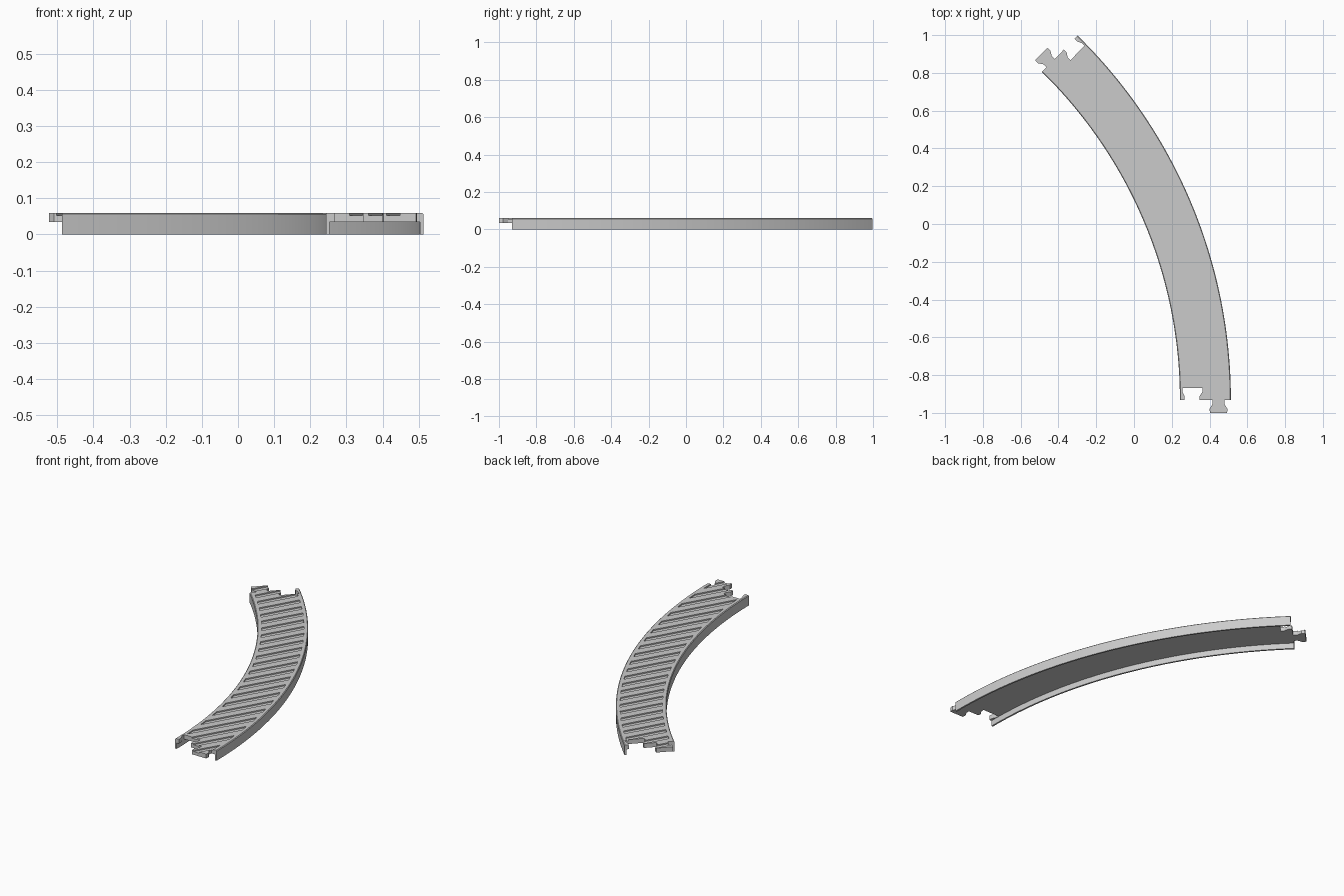
import bpy, bmesh, math
from mathutils import Matrix, Vector

if "Cube" in bpy.data.objects:
    bpy.data.objects.remove(bpy.data.objects["Cube"], do_unlink=True)

# Main dimensions
CENTRE = Vector((-2.184, -0.931))
R_IN, R_OUT = 2.427, 2.697
SWEEP = math.radians(45.65)
TOP, DECK_BOTTOM, WALL = 0.06, 0.034, 0.01
STEPS = 48

grey = bpy.data.materials.new("plastic_grey")
grey.use_nodes = True
grey.diffuse_color = (0.6, 0.6, 0.6, 1)
grey.node_tree.nodes["Principled BSDF"].inputs["Base Color"].default_value = (0.6, 0.6, 0.6, 1)


def polar(r, angle, along=0.0):
    """Point at a radius and angle, moved along the tangent."""
    c, s = math.cos(angle), math.sin(angle)
    return CENTRE + Vector((r * c - along * s, r * s + along * c))


def finish(name, bm):
    bmesh.ops.recalc_face_normals(bm, faces=bm.faces)
    mesh = bpy.data.meshes.new(name)
    bm.to_mesh(mesh)
    bm.free()
    mesh.materials.append(grey)
    obj = bpy.data.objects.new(name, mesh)
    bpy.context.collection.objects.link(obj)
    return obj


def plate(name, outline, z0, z1):
    """Flat outline extruded between two heights."""
    bm = bmesh.new()
    face = bm.faces.new([bm.verts.new((p.x, p.y, z0)) for p in outline])
    up = bmesh.ops.extrude_face_region(bm, geom=[face])["geom"]
    bmesh.ops.translate(bm, vec=(0, 0, z1 - z0),
                        verts=[v for v in up if isinstance(v, bmesh.types.BMVert)])
    return finish(name, bm)


def arc_sweep(name, profile):
    """Sweep a closed (radius, height) profile along the curve."""
    bm = bmesh.new()
    rings = []
    for i in range(STEPS + 1):
        a = SWEEP * i / STEPS
        rings.append([bm.verts.new((*polar(r, a), z)) for r, z in profile])
    n = len(profile)
    for a, b in zip(rings, rings[1:]):
        for j in range(n):
            k = (j + 1) % n
            bm.faces.new((a[j], a[k], b[k], b[j]))
    bm.faces.new(rings[0])
    bm.faces.new(rings[-1])
    return finish(name, bm)


def boolean(obj, cutter, operation):
    mod = obj.modifiers.new("cut", 'BOOLEAN')
    mod.operation, mod.solver, mod.object = operation, 'EXACT', cutter
    bpy.context.view_layer.objects.active = obj
    bpy.ops.object.modifier_apply(modifier=mod.name)
    bpy.data.objects.remove(cutter, do_unlink=True)


def arc(r, a0, a1):
    return [polar(r, a0 + (a1 - a0) * i / STEPS) for i in range(STEPS + 1)]


# Connector end: (distance from left edge, outward), tab first, then socket
tab = [(.035, 0), (.035, .022), (.018, .048), (.02, .069),
       (.111, .069), (.113, .048), (.097, .022), (.097, 0)]
socket = [(.166, 0), (.166, -.02), (.15, -.044), (.15, -.064),
          (.257, -.064), (.257, -.044), (.246, -.02), (.246, 0)]
connector = tab + socket

# Deck with the same connector at both ends
outline = [polar(R_OUT - d, 0, -v) for d, v in connector]
outline += arc(R_IN + WALL, 0, SWEEP)
outline += [polar(R_IN + d, SWEEP, v) for d, v in connector]
outline += arc(R_OUT - WALL, SWEEP, 0)
deck = plate("deck", outline, DECK_BOTTOM, TOP)

# Diagonal tread grooves, kept clear of the curved edges
direction = Vector((0.5, 0.866))
normal = Vector((0.866, -0.5))
start = Vector((0.29, -0.93))
bm = bmesh.new()
for k in range(-22, 4):
    mid = start + normal * (0.078 * k)
    mid += direction * (-mid.dot(direction))
    place = (Matrix.Translation((mid.x, mid.y, TOP + 0.003))
             @ Matrix.Rotation(math.radians(60), 4, 'Z')
             @ Matrix.Diagonal((4, 0.032, 0.02, 1)))
    bmesh.ops.create_cube(bm, size=1, matrix=place)
grooves = finish("groove_cutter", bm)
band = plate("groove_band",
             arc(R_IN + 0.022, -0.05, SWEEP + 0.05) + arc(R_OUT - 0.022, SWEEP + 0.05, -0.05),
             0.02, 0.1)
for helper in (grooves, band):
    helper.hide_render = True
boolean(grooves, band, 'INTERSECT')
boolean(deck, grooves, 'DIFFERENCE')

# Side walls with a small chamfer on the outer top edge
parts = [deck]
for name, r, s in (("inner_wall", R_IN, 1), ("outer_wall", R_OUT, -1)):
    parts.append(arc_sweep(name, [(r, 0), (r, TOP - 0.004), (r + s * 0.004, TOP),
                                  (r + s * WALL, TOP), (r + s * WALL, 0)]))

bpy.ops.object.select_all(action='DESELECT')
for p in parts:
    p.select_set(True)
bpy.context.view_layer.objects.active = deck
bpy.ops.object.shade_smooth_by_angle(angle=math.radians(30))
